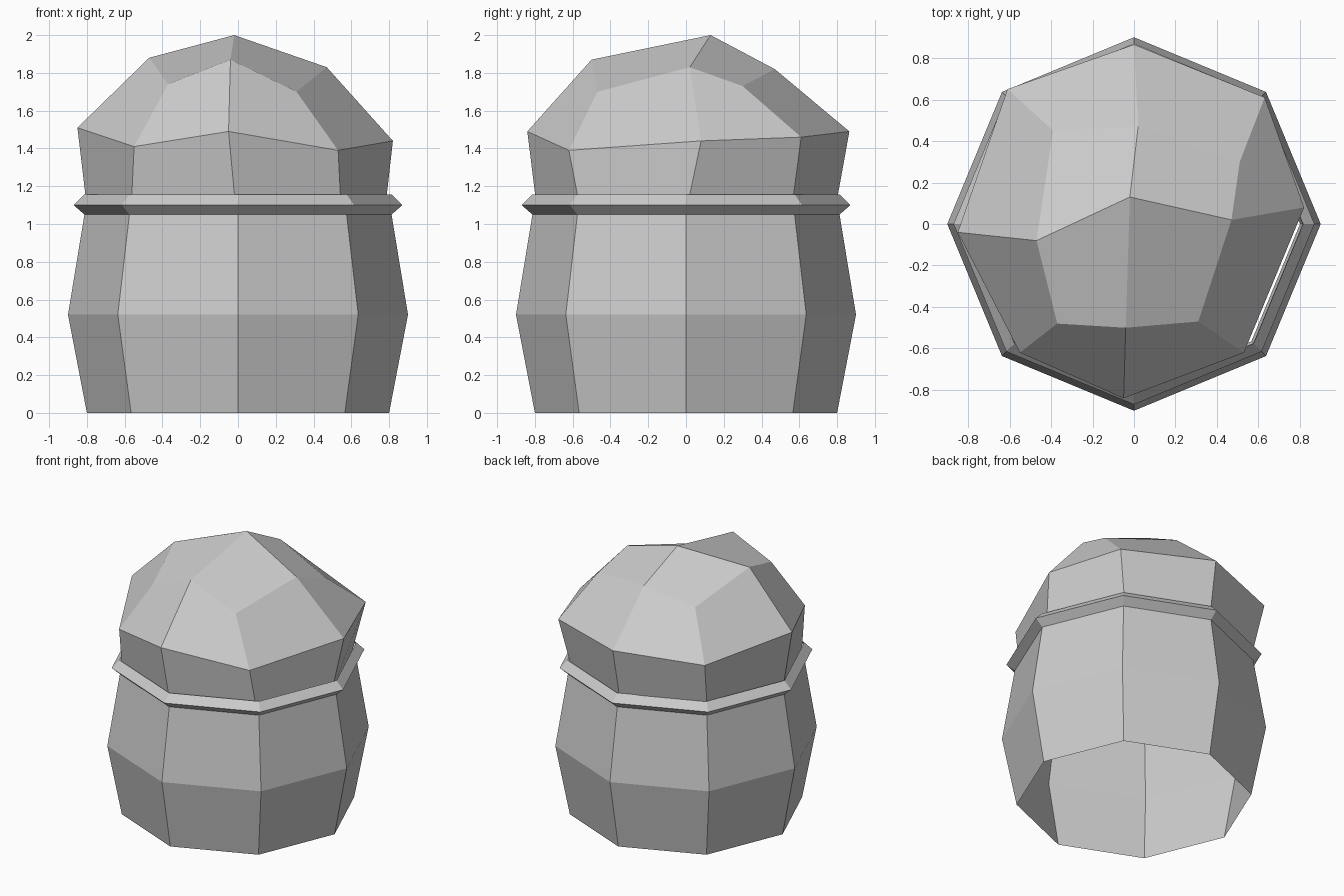
import bpy
from math import cos, sin, pi

if "Cube" in bpy.data.objects:
    bpy.data.objects.remove(bpy.data.objects["Cube"])

SIDES = 8


def make_object(name, verts, faces):
    mesh = bpy.data.meshes.new(name)
    mesh.from_pydata(verts, [], faces)
    mesh.update()
    obj = bpy.data.objects.new(name, mesh)
    bpy.context.collection.objects.link(obj)
    return obj


def ring(radius, z):
    return [(radius * cos(2 * pi * i / SIDES), radius * sin(2 * pi * i / SIDES), z)
            for i in range(SIDES)]


def bridge(a, b):
    """Quads between two vertex rings starting at indices a (lower) and b (upper)."""
    return [(a + i, a + (i + 1) % SIDES, b + (i + 1) % SIDES, b + i) for i in range(SIDES)]


def lathe(name, profile):
    verts, faces = [], []
    for k, (r, z) in enumerate(profile):
        verts += ring(r, z)
        if k:
            faces += bridge((k - 1) * SIDES, k * SIDES)
    return make_object(name, verts, faces)


# Open-ended barrel body
lathe("barrel_body", [(0.80, 0), (0.90, 0.52), (0.813, 1.05)])

# Pointed collar band around the neck
lathe("collar_band", [(0.813, 1.05), (0.87, 1.10), (0.815, 1.155)])

# Irregular faceted dome: even base, uneven brow, uneven crown, one peak
brow = [(0.82, 0.08, 1.44), (0.63, 0.61, 1.46), (0.0, 0.865, 1.49), (-0.61, 0.65, 1.46),
        (-0.85, -0.04, 1.51), (-0.55, -0.62, 1.41), (-0.05, -0.84, 1.49), (0.53, -0.62, 1.39)]
crown = [(0.47, 0.02, 1.83), (0.51, 0.30, 1.73), (0.02, 0.47, 1.82), (-0.39, 0.45, 1.76),
         (-0.47, -0.08, 1.88), (-0.37, -0.48, 1.74), (-0.04, -0.50, 1.87), (0.31, -0.47, 1.70)]
base = [(x - 0.01, y, z) for x, y, z in ring(0.787, 1.06)]
verts = base + brow + crown + [(-0.02, 0.13, 2.0)]
faces = bridge(0, 8) + bridge(8, 16)
faces += [(24, 16 + i, 17 + i, 16 + (i + 2) % SIDES) for i in range(0, SIDES, 2)]
make_object("dome_top", verts, faces)
